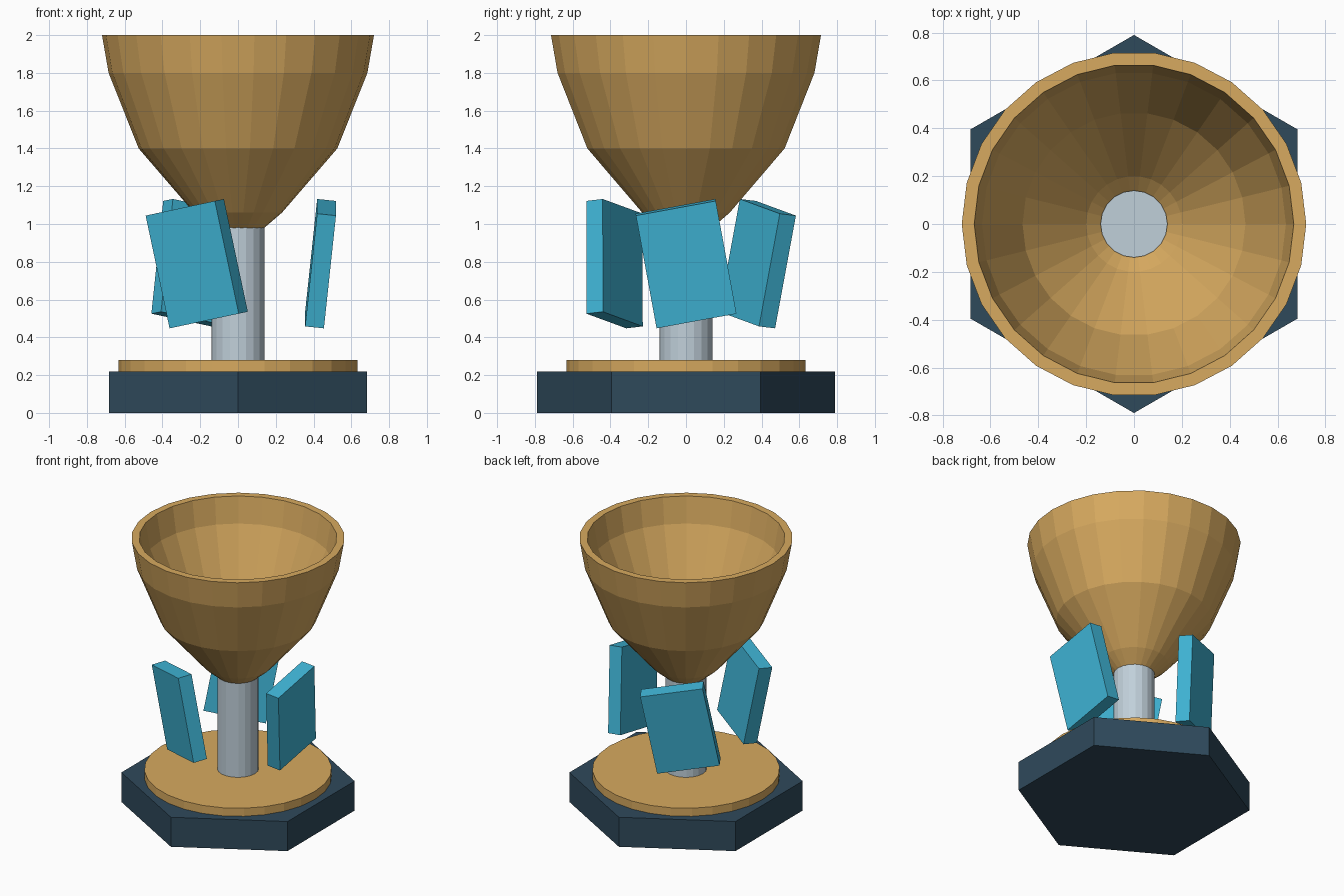
import bpy
import bmesh
from math import cos, sin, pi, radians
from mathutils import Matrix, Vector

cube = bpy.data.objects.get("Cube")
if cube:
    bpy.data.objects.remove(cube, do_unlink=True)


def make_material(name, rgb):
    mat = bpy.data.materials.new(name)
    mat.use_nodes = True
    mat.diffuse_color = (*rgb, 1)
    mat.node_tree.nodes["Principled BSDF"].inputs["Base Color"].default_value = (*rgb, 1)
    return mat


gold = make_material("warm gold", (0.68, 0.40, 0.115))
teal = make_material("bright teal", (0.05, 0.46, 0.67))
silver = make_material("pale silver", (0.53, 0.63, 0.70))
navy = make_material("dark navy", (0.028, 0.067, 0.105))


def add_object(name, bm, mat):
    bmesh.ops.recalc_face_normals(bm, faces=bm.faces[:])
    mesh = bpy.data.meshes.new(name)
    bm.to_mesh(mesh)
    bm.free()
    mesh.materials.append(mat)
    obj = bpy.data.objects.new(name, mesh)
    bpy.context.collection.objects.link(obj)
    return obj


def prism(name, radius, bottom, top, sides, mat, turn=0.0):
    bm = bmesh.new()
    place = Matrix.Translation((0, 0, (bottom + top) / 2)) @ Matrix.Rotation(turn, 4, 'Z')
    bmesh.ops.create_cone(bm, cap_ends=True, segments=sides, radius1=radius,
                          radius2=radius, depth=top - bottom, matrix=place)
    # First corner of the cone primitive lies on the y axis
    return add_object(name, bm, mat)


def lathe(name, profile, sides, mat):
    """Spin a closed (radius, height) profile around z."""
    bm = bmesh.new()
    rings = []
    for i in range(sides):
        a = 2 * pi * i / sides
        rings.append([bm.verts.new((r * cos(a), r * sin(a), z)) for r, z in profile])
    n = len(profile)
    for i in range(sides):
        here, there = rings[i], rings[(i + 1) % sides]
        for j in range(n):
            k = (j + 1) % n
            bm.faces.new((here[j], there[j], there[k], here[k]))
    return add_object(name, bm, mat)


# Foot: hexagonal plinth with a round plate
prism("hexagonal_base", 0.79, 0, 0.22, 6, navy)
prism("base_plate", 0.633, 0.22, 0.28, 28, gold)

# Stem, rising a little into the bowl
prism("stem", 0.14, 0.28, 1.06, 20, silver)

# Hollow faceted bowl: outer wall upward, inner wall back down
lathe("bowl", [(0.13, 0.972), (0.233, 1.06), (0.526, 1.40), (0.685, 1.80), (0.72, 2.0),
               (0.668, 2.0), (0.635, 1.81), (0.466, 1.42), (0.20, 1.097), (0.13, 1.035)],
      26, gold)

# Three tilted slabs around the stem
for i in range(3):
    bm = bmesh.new()
    pose = (Matrix.Rotation(2 * pi * i / 3, 4, 'Z')
            @ Matrix.Translation((0.437, 0, 0.79))
            @ Matrix.Rotation(radians(10.4), 4, 'X')
            @ Matrix.Rotation(radians(6), 4, 'Y')
            @ Matrix.Diagonal(Vector((0.10, 0.43, 0.61, 1))))
    bmesh.ops.create_cube(bm, size=1, matrix=pose)
    add_object(f"panel_{i + 1}", bm, teal)
